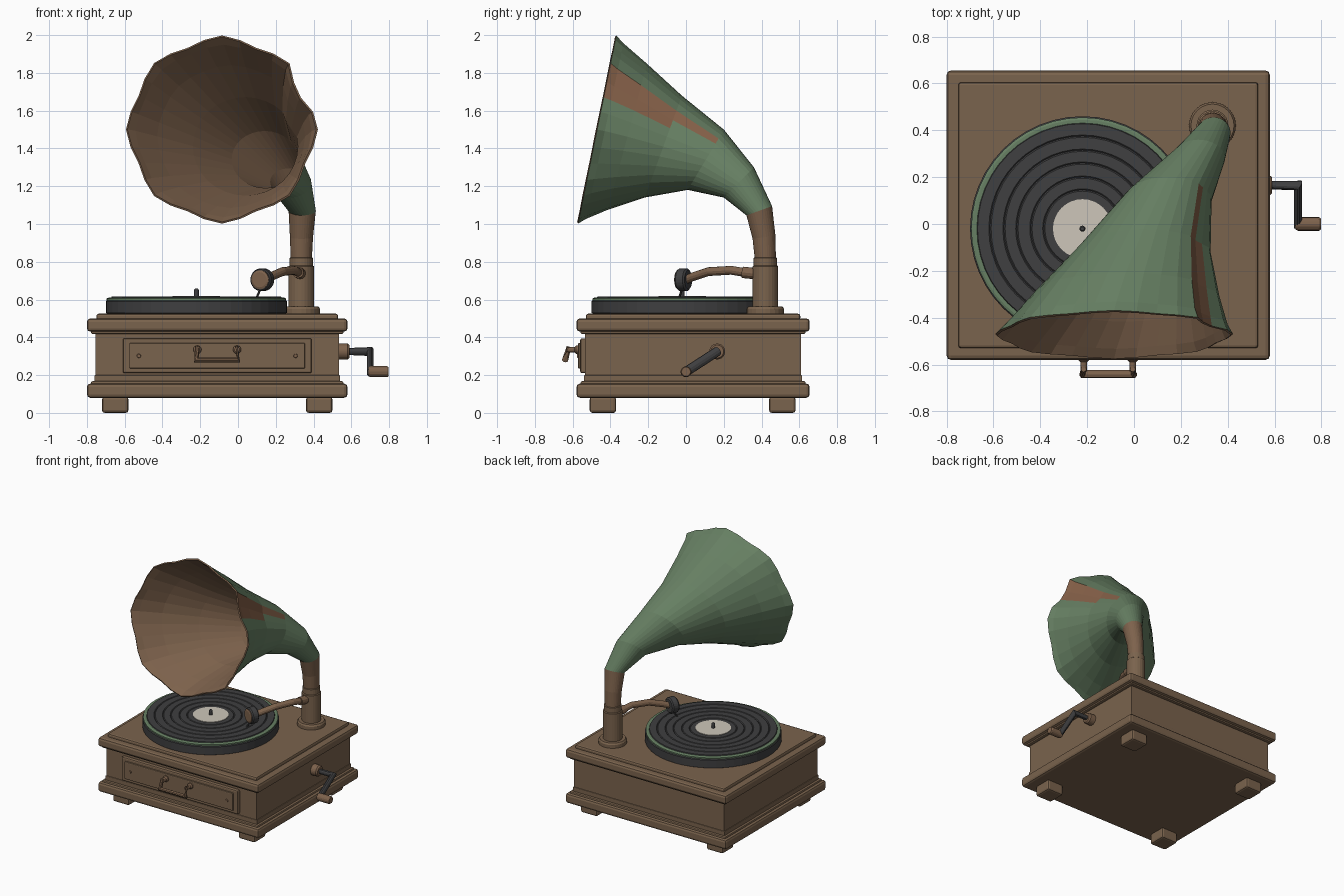
import bpy, bmesh, math
from mathutils import Vector

if "Cube" in bpy.data.objects:
    bpy.data.objects.remove(bpy.data.objects["Cube"])


def material(name, r, g, b):
    m = bpy.data.materials.new(name)
    m.use_nodes = True
    m.diffuse_color = (r, g, b, 1)
    m.node_tree.nodes["Principled BSDF"].inputs["Base Color"].default_value = (r, g, b, 1)
    return m


wood = material("brown wood", .195, .125, .074)
bronze = material("bronze", .205, .122, .072)
rust = material("rust", .235, .117, .065)
green = material("green paint", .135, .215, .125)
black = material("charcoal", .05, .05, .052)
cream = material("cream label", .61, .565, .49)


def finish(name, bm, *mats):
    bmesh.ops.recalc_face_normals(bm, faces=bm.faces)
    me = bpy.data.meshes.new(name)
    bm.to_mesh(me)
    bm.free()
    for m in mats:
        me.materials.append(m)
    ob = bpy.data.objects.new(name, me)
    bpy.context.collection.objects.link(ob)
    return ob


def box(name, x, y, z, mat, bevel=0.0):
    """Box from three (low, high) ranges."""
    bm = bmesh.new()
    bmesh.ops.create_cube(bm, size=1)
    for v in bm.verts:
        v.co = [(a + b) / 2 + c * (b - a) for (a, b), c in zip((x, y, z), v.co)]
    ob = finish(name, bm, mat)
    if bevel:
        mod = ob.modifiers.new("bevel", "BEVEL")
        mod.width, mod.segments = bevel, 2
    return ob


def skin(bm, rings, cap=True):
    """Join rings of equal length; returns nothing, caps both ends."""
    n = len(rings[0])
    for a, b in zip(rings, rings[1:]):
        for i in range(n):
            j = (i + 1) % n
            bm.faces.new((a[i], a[j], b[j], b[i]))
    if cap:
        bm.faces.new(rings[0])
        bm.faces.new(rings[-1])


def lathe(name, profile, origin, mat, axis=(0, 0, 1), sides=24):
    """Turn a (radius, height) profile about an axis through origin."""
    bm = bmesh.new()
    turn = Vector(axis).to_track_quat("Z", "Y")
    rings = []
    for r, h in profile:
        rings.append([bm.verts.new(Vector(origin) + turn @ Vector(
            (r * math.cos(t), r * math.sin(t), h)))
            for t in (math.tau * i / sides for i in range(sides))])
    skin(bm, rings)
    ob = finish(name, bm, mat)
    return ob


def tube(name, points, radius, mat, sides=12):
    """Round bar through a few points."""
    pts = [Vector(p) for p in points]
    bm = bmesh.new()
    rings = []
    for i, p in enumerate(pts):
        before = (p - pts[i - 1]).normalized() if i else Vector()
        after = (pts[i + 1] - p).normalized() if i < len(pts) - 1 else Vector()
        d = (before + after).normalized()
        grow = 1 / max(.5, d.dot(after if i == 0 else before))
        ref = Vector((0, 0, 1)) if abs(d.z) < .9 else Vector((1, 0, 0))
        u = d.cross(ref).normalized()
        w = d.cross(u)
        rings.append([bm.verts.new(p + radius * grow * (u * math.cos(t) + w * math.sin(t)))
                      for t in (math.tau * k / sides for k in range(sides))])
    skin(bm, rings)
    return finish(name, bm, mat)


# Cabinet
def slab(name, inset, low, high, bevel):
    box(name, (-.8 + inset, .58 - inset), (-.58 + inset, .655 - inset), (low, high), wood, bevel)


slab("plinth", 0, .08, .155, .018)
slab("plinth_step", .022, .14, .168, .008)
slab("cabinet_body", .045, .09, .46, 0)
slab("body_trim", .04, .16, .2, .004)
slab("lid_step", .022, .418, .45, .008)
slab("lid", 0, .43, .5, .018)
slab("top_panel", .05, .49, .525, .012)
for side, x in (("right", -.65), ("left", .43)):
    for end, y in (("front", -.44), ("back", .51)):
        box(f"{end}_{side}_foot", (x - .07, x + .07), (y - .07, y + .07), (0, .085), wood, .014)

# Drawer, with a raised frame, panel, screws and pull handle
box("drawer_frame", (-.61, .39), (-.56, -.52), (.21, .395), wood, .01)
box("drawer_panel", (-.575, .355), (-.572, -.54), (.235, .37), wood, .006)
for x in (-.525, .305):
    lathe("drawer_screw", [(.012, 0), (.009, .008)], (x, -.57, .302), bronze, (0, -1, 0), 12)
for x in (-.215, -.005):
    lathe("handle_boss", [(.022, 0), (.022, .012), (.014, .02), (.014, .06)],
          (x, -.57, .335), bronze, (0, -1, 0), 12)
tube("drawer_handle", [(-.215, -.62, .35), (-.22, -.64, .28), (0, -.64, .28),
                       (-.005, -.62, .35)], .012, bronze, 8)

# Turntable and record
hub = (-.22, -.02, 0)
lathe("platter", [(.46, .52), (.48, .53), (.48, .59), (.475, .596)], hub, black, sides=48)
lathe("platter_mat", [(.475, .594), (.475, .606), (.465, .61)], hub, green, sides=48)
grooves = [(.452, .608), (.448, .616)]
for r in (.395, .335, .28, .22, .165):
    grooves += [(r + .005, .616), (r, .611), (r - .005, .616)]
lathe("record", grooves, hub, black, sides=48)
lathe("record_label", [(.126, .614), (.126, .62)], hub, cream, sides=32)
lathe("spindle", [(.013, .61), (.013, .65), (.008, .658)], hub, black, sides=12)

# Column that carries horn and tone arm
lathe("column", [(.1, .52), (.1, .55), (.092, .562), (.068, .562), (.068, .775),
                 (.062, .78), (.062, .82), (.05, .825)], (.335, .42, 0), wood)

# Horn: rings given by centre, radius and forward tilt in degrees
SIDES = 32
stations = [
    ((.335, .42, .815), .056, 0), ((.336, .413, .93), .061, 8),
    ((.34, .388, 1.07), .072, 20), ((.275, .28, 1.22), .113, 45),
    ((.145, .105, 1.34), .186, 59), ((.04, -.12, 1.41), .287, 70),
    ((-.035, -.31, 1.462), .4, 75), ((-.075, -.43, 1.492), .475, 78),
    ((-.085, -.47, 1.5), .508, 78.5)]
bm = bmesh.new()
rings = []
for k, (c, r, tilt) in enumerate(stations):
    a = math.radians(tilt)
    up = Vector((0, math.cos(a), math.sin(a)))
    flare = max(0, k - 4) / 4
    ring = []
    for i in range(SIDES):
        t = math.tau * i / SIDES
        # Scalloped lip, plus one dent in the upper left flank
        lobes = 1 - .03 * flare ** 2 * (1 - math.cos(8 * t))
        dent = 1 - .09 * (min(1, max(0, k - 3) / 2)) * math.exp(-((math.degrees(t) - 29) / 9) ** 2)
        ring.append(bm.verts.new(Vector(c) + r * lobes * dent * (
            Vector((1, 0, 0)) * math.cos(t) + up * math.sin(t))))
    rings.append(ring)
skin(bm, rings, cap=False)
bm.faces.ensure_lookup_table()
for n, f in enumerate(bm.faces):
    k, i = divmod(n, SIDES)
    if k < 2:
        f.material_index = 1
    elif (k >= 5 and i in (2, 3)) or (k == 4 and i == 3):
        f.material_index = 2
horn = finish("horn", bm, green, bronze, rust, bronze)
shell = horn.modifiers.new("thickness", "SOLIDIFY")
shell.thickness, shell.offset = .01, -1
shell.material_offset = shell.material_offset_rim = 1

# Tone arm, sound box and needle
tube("tone_arm", [(.335, .4, .735), (.325, .33, .74), (.3, .24, .755), (.235, .12, .748),
                  (.175, .04, .722), (.14, 0, .705)], .023, bronze)
tube("arm_collar", [(.329, .36, .738), (.318, .3, .744)], .03, bronze)
face = Vector((-.4, -.9, 0)).normalized()
lathe("sound_box", [(.05, -.03), (.06, -.022), (.06, .018), (.054, .026)],
      (.128, -.015, .705), black, face)
lathe("sound_box_face", [(.05, .02), (.05, .03), (.04, .034)], (.128, -.015, .705), bronze, face)
tube("needle", [(.12, -.02, .66), (.1, -.035, .612)], .006, black, 8)

# Crank on the left side
lathe("crank_boss", [(.042, 0), (.042, .045), (.034, .055)], (.535, .165, .325), bronze, (1, 0, 0))
tube("crank_rod", [(.57, .165, .325), (.7, .165, .325), (.7, 0, .218), (.74, 0, .218)], .018, black)
lathe("crank_grip", [(.024, 0), (.029, .01), (.029, .1), (.024, .108)],
      (.69, 0, .218), bronze, (1, 0, 0), 16)
